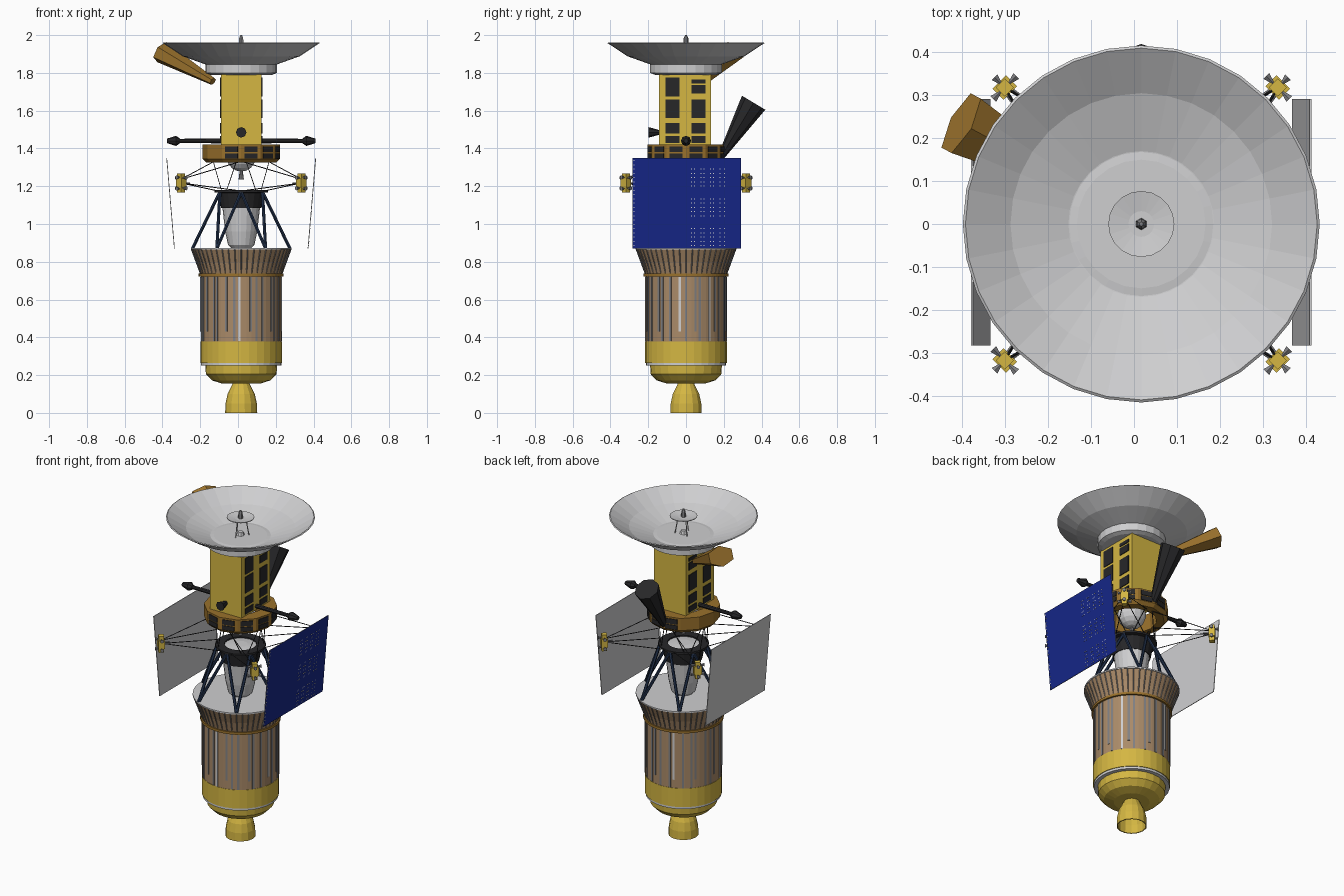
import bpy, bmesh, math
from mathutils import Vector, Matrix

if "Cube" in bpy.data.objects:
    bpy.data.objects.remove(bpy.data.objects["Cube"])

CX = 0.017  # the spacecraft axis sits slightly right of the bounding-box centre


def material(name, rgb):
    m = bpy.data.materials.new(name)
    m.diffuse_color = (*rgb, 1)
    m.use_nodes = True
    m.node_tree.nodes["Principled BSDF"].inputs["Base Color"].default_value = m.diffuse_color
    return m


YELLOW = material("yellow_foil", (0.66, 0.47, 0.055))
TAN = material("tan_foam", (0.40, 0.255, 0.14))
ORANGE = material("orange_foil", (0.32, 0.165, 0.025))
LIGHT = material("light_grey", (0.62, 0.62, 0.63))
GREY = material("mid_grey", (0.22, 0.22, 0.23))
DARK = material("black", (0.02, 0.02, 0.022))
NAVY = material("navy_strut", (0.015, 0.03, 0.07))
BLUE = material("solar_blue", (0.008, 0.02, 0.25))


def finish(name, bm, *mats):
    bmesh.ops.recalc_face_normals(bm, faces=bm.faces)
    me = bpy.data.meshes.new(name)
    bm.to_mesh(me)
    bm.free()
    ob = bpy.data.objects.new(name, me)
    for m in mats:
        me.materials.append(m)
    ob.location.x = CX
    bpy.context.collection.objects.link(ob)
    return ob


def lathe(name, profile, mat, seg=32, closed=False, phase=0.0):
    """Revolve (radius, z) points; an open profile gets flat end caps, a closed one is a ring."""
    bm = bmesh.new()
    rings = [[bm.verts.new((r * math.cos(a), r * math.sin(a), z))
              for a in (2 * math.pi * (i + phase) / seg for i in range(seg))] for r, z in profile]
    pairs = list(zip(rings, rings[1:])) + ([(rings[-1], rings[0])] if closed else [])
    for lo, hi in pairs:
        for i in range(seg):
            j = (i + 1) % seg
            bm.faces.new((lo[i], lo[j], hi[j], hi[i]))
    if not closed:
        bm.faces.new(rings[0][::-1])
        bm.faces.new(rings[-1])
    return finish(name, bm, mat)


def add_cone(bm, p, q, r1, r2, seg=6, flat=1.0):
    """Cone or rod from p to q; flat squashes it across one axis."""
    p, q = Vector(p), Vector(q)
    rot = (q - p).to_track_quat('Z', 'Y').to_matrix().to_4x4()
    mtx = Matrix.Translation((p + q) / 2) @ rot @ Matrix.Diagonal((1, flat, 1, 1))
    bmesh.ops.create_cone(bm, cap_ends=True, segments=seg, radius1=r1, radius2=r2,
                          depth=(q - p).length, matrix=mtx)


def add_box(bm, centre, size, angle=0.0):
    mtx = Matrix.Translation(centre) @ Matrix.Rotation(angle, 4, 'Z') @ Matrix.Diagonal((*size, 1))
    bmesh.ops.create_cube(bm, size=1, matrix=mtx)


def polar(r, deg, z):
    a = math.radians(deg)
    return Vector((r * math.cos(a), r * math.sin(a), z))


# Engine and tank stage
lathe("engine_bell", [(0.085, 0), (0.083, 0.05), (0.072, 0.10), (0.042, 0.16), (0.036, 0.16),
                      (0.066, 0.10), (0.077, 0.05), (0.079, 0)], YELLOW, 14, closed=True)
lathe("tank_dome", [(0.10, 0.155), (0.155, 0.172), (0.187, 0.205), (0.19, 0.252)], YELLOW, 24)
lathe("lower_ring", [(0.212, 0.25), (0.212, 0.266)], LIGHT)
lathe("yellow_band", [(0.216, 0.264), (0.216, 0.378)], YELLOW)
lathe("tank_wall", [(0.214, 0.378), (0.214, 0.73)], TAN, 48)
lathe("flared_adapter", [(0.216, 0.73), (0.236, 0.80), (0.264, 0.868)], TAN, 48)
lathe("adapter_deck", [(0.267, 0.866), (0.267, 0.874)], LIGHT, 48)
lathe("waist_ring", [(0.214, 0.722), (0.225, 0.722), (0.225, 0.737), (0.214, 0.737)], ORANGE, 48, closed=True)

# Stripes down the tank and the flare
stripes, pale = bmesh.new(), bmesh.new()
for i in range(32):
    a = math.radians(i * 11.25 + 3 * math.sin(i * 2.3))
    low = 0.38 + 0.05 * (i % 3 == 1)
    add_box(pale if i % 7 == 3 else stripes, polar(0.214, math.degrees(a), (low + 0.72) / 2),
            (0.006, 0.012, 0.72 - low), a)
for i in range(48):
    add_cone(stripes, polar(0.215, i * 7.5, 0.735), polar(0.264, i * 7.5, 0.868), 0.003, 0.003, 4)
finish("tank_stripes", stripes, GREY)
finish("pale_tank_stripes", pale, LIGHT)

# Truss of twelve struts
truss = bmesh.new()
for i in range(6):
    for s in (-30, 30):
        add_cone(truss, polar(0.258, i * 60, 0.87), polar(0.13, i * 60 + s, 1.17), 0.009, 0.009)
finish("truss_struts", truss, NAVY)

# Central canister
lathe("canister", [(0.055, 0.874), (0.07, 0.89), (0.085, 0.96), (0.10, 1.09)], LIGHT, 20)
lathe("canister_collar", [(0.106, 1.085), (0.12, 1.165), (0.142, 1.168), (0.142, 1.18),
                          (0.09, 1.18), (0.09, 1.09)], DARK, 20, closed=True)
lathe("canister_lid", [(0.09, 1.15), (0.09, 1.172), (0.04, 1.178)], LIGHT, 20)

# Equipment ring with dark bays, and the tank ball inside it
lathe("equipment_ring", [(0.14, 1.325), (0.185, 1.325), (0.205, 1.345), (0.205, 1.42), (0.13, 1.42)],
      ORANGE, 12, closed=True)
bays = bmesh.new()
for i in range(12):
    if i not in (4, 5, 6, 7):
        mid = 0.205 * math.cos(math.pi / 12)
        for z, h in ((1.395, 0.03), (1.361, 0.026)):
            add_box(bays, polar(mid, i * 30 + 15, z), (0.008, 0.07, h), math.radians(i * 30 + 15))
finish("ring_bays", bays, DARK)
ball = bmesh.new()
bmesh.ops.create_uvsphere(ball, u_segments=14, v_segments=9, radius=0.08,
                          matrix=Matrix.Translation((0, 0, 1.358)))
finish("tank_ball", ball, LIGHT)
probe = bmesh.new()
add_cone(probe, (0, 0, 1.235), (0, 0, 1.285), 0.014, 0.008, 8)
finish("lower_probe", probe, GREY)

# Main body with dark louvres on both sides
body = bmesh.new()
add_box(body, (0, -0.006, 1.605), (0.216, 0.276, 0.375))
finish("main_body", body, YELLOW)
louvres = bmesh.new()
for side in (-1, 1):
    for y in (-0.072, 0.066):
        for z0, z1 in ((1.675, 1.775), (1.56, 1.66), (1.48, 1.535), (1.43, 1.465)):
            if y > 0 and z0 > 1.67:
                for a, b in ((1.69, 1.735), (1.745, 1.765)):
                    add_box(louvres, (side * 0.108, y, (a + b) / 2), (0.008, 0.075, b - a))
            else:
                add_box(louvres, (side * 0.108, y, (z0 + z1) / 2), (0.008, 0.075, z1 - z0))
finish("side_louvres", louvres, DARK)

# Side booms with bulbous tips, and the front horn
booms = bmesh.new()
for s in (-1, 1):
    add_cone(booms, (s * 0.1, 0, 1.44), (s * 0.34, 0, 1.44), 0.013, 0.011, 8)
    add_cone(booms, (s * 0.325, 0, 1.44), (s * 0.345, 0, 1.44), 0.013, 0.027, 8)
    add_cone(booms, (s * 0.345, 0, 1.44), (s * 0.393, 0, 1.44), 0.027, 0.012, 8)
finish("side_booms", booms, DARK)
horn = bmesh.new()
add_cone(horn, (0, -0.14, 1.485), (0, -0.198, 1.485), 0.012, 0.028, 8)
finish("front_horn", horn, DARK)

# Flared sunshades behind and beside the body
shade = bmesh.new()
add_cone(shade, (0, 0.185, 1.355), (0, 0.358, 1.642), 0.018, 0.072, 8)
finish("black_sunshade", shade, DARK)
shade = bmesh.new()
add_cone(shade, (-0.15, 0.09, 1.755), (-0.42, 0.235, 1.91), 0.028, 0.083, 6, 0.72)
finish("orange_sunshade", shade, ORANGE)

# Tilted side panels: only the outside of the right one is blue
for s, name in ((-1, "left_panel"), (1, "right_panel")):
    bm = bmesh.new()
    add_box(bm, (0, 0.004, 1.11), (0.004, 0.575, 0.48))
    for v in bm.verts:
        v.co.x += s * (0.374 + (v.co.z - 1.11) * 0.085)
    bm.normal_update()
    for f in bm.faces:
        f.material_index = int(s > 0 and f.normal.x > 0.7)
    finish(name, bm, LIGHT, BLUE)
dots = bmesh.new()
for y in (-0.275, 0.03, 0.045, 0.08, 0.095, 0.13, 0.145, 0.18, 0.205):
    for k in range(21):
        if y < 0 or k % 7 < 5:
            z = 0.885 + k * 0.0225
            add_box(dots, (0.3765 + (z - 1.11) * 0.085, y, z), (0.002, 0.005, 0.005))
finish("panel_dots", dots, LIGHT)

# Four thruster pods on thin struts
pods, nozzles, wires = bmesh.new(), bmesh.new(), bmesh.new()
for q in range(4):
    d = 45 + 90 * q
    a = math.radians(d)
    c = polar(0.45, d, 1.217)
    out, side = polar(1, d, 0), polar(1, d + 90, 0)
    add_box(pods, c, (0.03, 0.03, 0.10), a)
    add_box(pods, c, (0.036, 0.044, 0.05), a)
    for t in (-1, 1):
        for z in (-0.028, 0.028):
            zz = Vector((0, 0, z))
            add_cone(nozzles, c + side * t * 0.014 + zz, c + side * t * 0.038 + zz, 0.003, 0.011)
        add_cone(nozzles, c + out * 0.012 + Vector((0, 0, t * 0.03)),
                 c + out * 0.034 + Vector((0, 0, t * 0.03)), 0.003, 0.011)
        add_cone(nozzles, c - out * 0.01 + side * t * 0.008, c - out * 0.05 + side * t * 0.014, 0.004, 0.004)
        add_cone(wires, c, polar(0.138, d + t * 35, 1.178), 0.0025, 0.0025, 4)
        add_cone(wires, c + Vector((0, 0, 0.02)), polar(0.15, d + t * 40, 1.328), 0.0025, 0.0025, 4)
        add_cone(wires, polar(0.13, d + t * 8, 1.175), polar(0.15, d + t * 35, 1.33), 0.0025, 0.0025, 4)
finish("thruster_pods", pods, YELLOW)
finish("thruster_nozzles", nozzles, GREY)
finish("pod_wires", wires, DARK)

# Dish antenna with its mounting ring, small reflector and tip
lathe("dish_mount", [(0.165, 1.79), (0.19, 1.80), (0.19, 1.845), (0.15, 1.85)], LIGHT, 24)
lathe("dish", [(0.02, 1.822), (0.17, 1.838), (0.31, 1.888), (0.416, 1.958),
               (0.41, 1.962), (0.305, 1.896), (0.17, 1.848), (0.02, 1.83)], LIGHT, 32, closed=True)
lathe("small_reflector", [(0.03, 1.946), (0.077, 1.956), (0.077, 1.96), (0.03, 1.952)], LIGHT, 20)
feed = bmesh.new()
add_cone(feed, (0, 0, 1.82), (0, 0, 1.87), 0.035, 0.015, 8)
for i in range(3):
    add_cone(feed, polar(0.05, i * 120 + 30, 1.835), polar(0.03, i * 120 + 30, 1.95), 0.003, 0.003, 4)
finish("feed_support", feed, LIGHT)
tip = bmesh.new()
add_cone(tip, (0, 0, 1.95), (0, 0, 1.985), 0.014, 0.012, 6)
add_cone(tip, (0, 0, 1.985), (0, 0, 2.0), 0.012, 0.005, 6)
finish("antenna_tip", tip, GREY)
